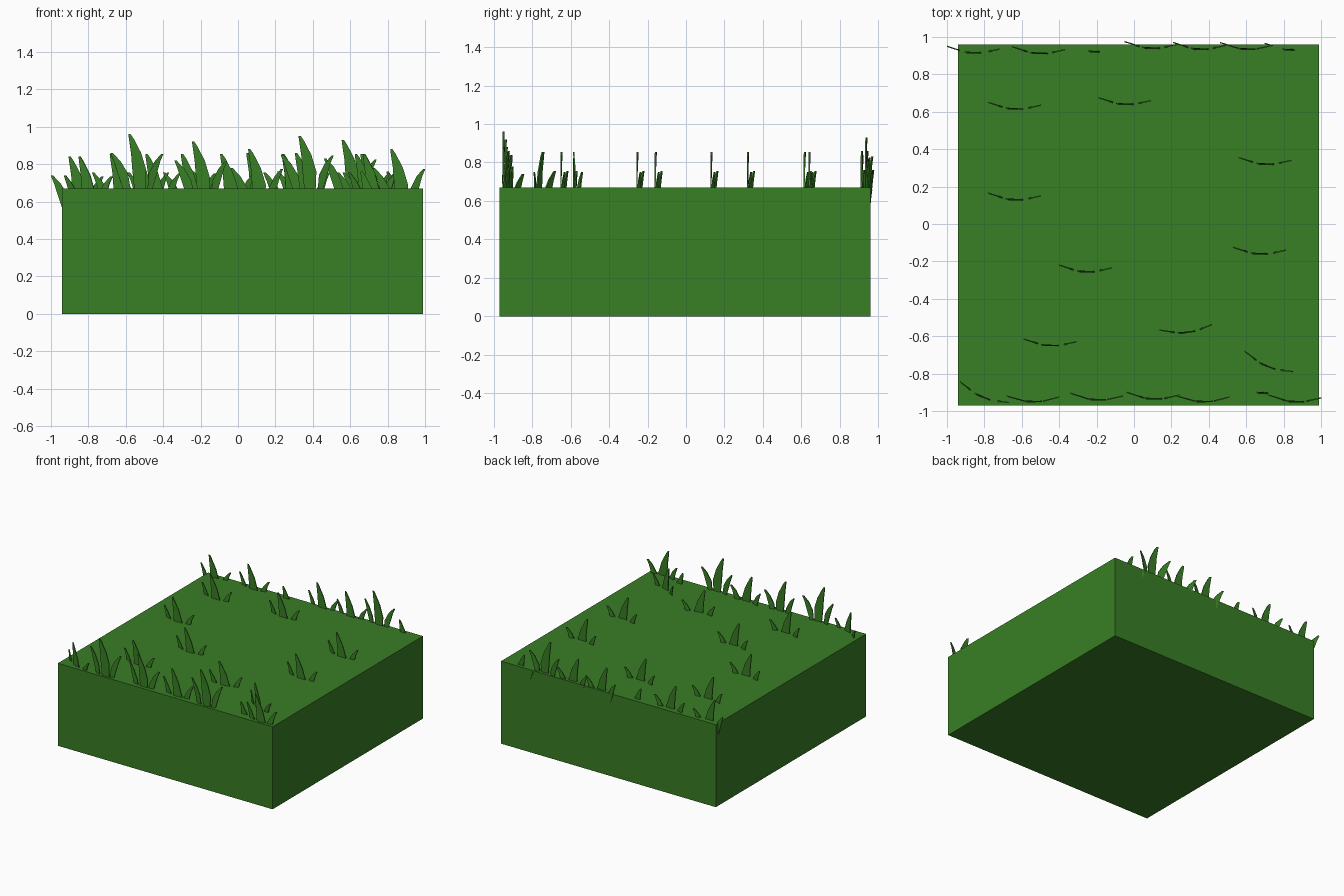
import bpy, bmesh, math

old = bpy.data.objects.get("Cube")
if old:
    bpy.data.objects.remove(old, do_unlink=True)

# One flat colour for the whole model
green = bpy.data.materials.new("grass_green")
green.use_nodes = True
colour = (0.04, 0.21, 0.018, 1)
green.diffuse_color = colour
green.node_tree.nodes["Principled BSDF"].inputs["Base Color"].default_value = colour

TOP = 0.67


def finish(bm, name):
    bmesh.ops.recalc_face_normals(bm, faces=bm.faces)
    mesh = bpy.data.meshes.new(name)
    bm.to_mesh(mesh)
    bm.free()
    mesh.materials.append(green)
    return mesh


def place(name, mesh, location, yaw=0):
    ob = bpy.data.objects.new(name, mesh)
    ob.location = location
    ob.rotation_euler.z = math.radians(yaw)
    bpy.context.collection.objects.link(ob)


# Ground block
bm = bmesh.new()
bmesh.ops.create_cube(bm, size=1)
bmesh.ops.scale(bm, vec=(1.93, 1.93, TOP), verts=bm.verts)
place("ground_block", finish(bm, "ground_block"), (0.025, -0.005, TOP / 2))


def sweep_back(x):
    # outer blades fold towards the back
    return 0.32 * max(0, -x - 0.03) + 0.22 * max(0, x - 0.05)


def add_blade(bm, rows, thickness=0.007):
    # rows: centre x, height, half width, from root to tip
    rings = []
    for x, z, w in rows:
        ring = []
        for sx, sy in ((-1, -1), (1, -1), (1, 1), (-1, 1)):
            px = x + sx * w
            ring.append(bm.verts.new((px, sweep_back(px) + sy * thickness / 2, z)))
        rings.append(ring)
    for a, b in zip(rings, rings[1:]):
        for i in range(4):
            j = (i + 1) % 4
            bm.faces.new((a[i], a[j], b[j], b[i]))
    bm.faces.new(rings[0])
    bm.faces.new(rings[-1])


# Tuft of three bent blades, shared by every copy
bm = bmesh.new()
add_blade(bm, [(0.015, 0, 0.03), (0.012, 0.1, 0.037), (-0.005, 0.19, 0.027),
               (-0.03, 0.265, 0.013), (-0.04, 0.29, 0.006)])
add_blade(bm, [(-0.055, 0, 0.02), (-0.075, 0.08, 0.027),
               (-0.105, 0.145, 0.018), (-0.135, 0.19, 0.006)])
add_blade(bm, [(0.07, 0, 0.014), (0.085, 0.08, 0.022),
               (0.11, 0.145, 0.015), (0.136, 0.185, 0.006)])
tuft = finish(bm, "grass_tuft")

# Tufts: x, y, sunk depth, yaw
front = [(-0.81, -0.925, 0.12, -20), (-0.54, -0.95, 0, 2), (-0.2, -0.94, 0.04, 0),
         (0.1, -0.935, 0.08, 0), (0.37, -0.95, 0.01, 2), (0.86, -0.95, 0.08, 0),
         (0.7, -0.905, 0.2, 0)]
back = [(-0.86, 0.915, 0.12, 0), (-0.51, 0.912, 0.1, 0), (-0.2, 0.92, 0.2, 0),
        (0.09, 0.94, 0.1, 0), (0.35, 0.935, 0.1, 0), (0.6, 0.935, 0.03, 0),
        (0.84, 0.93, 0.2, 0)]
middle = [(x, y, 0.105, yaw) for x, y, yaw in (
    (-0.64, 0.615, 0), (-0.05, 0.64, 0), (0.7, 0.32, 0), (-0.64, 0.13, 0),
    (0.67, -0.16, 0), (-0.26, -0.255, 0), (-0.45, -0.65, 0),
    (0.28, -0.58, 9), (0.71, -0.76, -20))]
for group, spots in (("front", front), ("back", back), ("middle", middle)):
    for n, (x, y, sunk, yaw) in enumerate(spots, 1):
        place(f"{group}_grass_tuft_{n}", tuft, (x, y, TOP - sunk), yaw)
